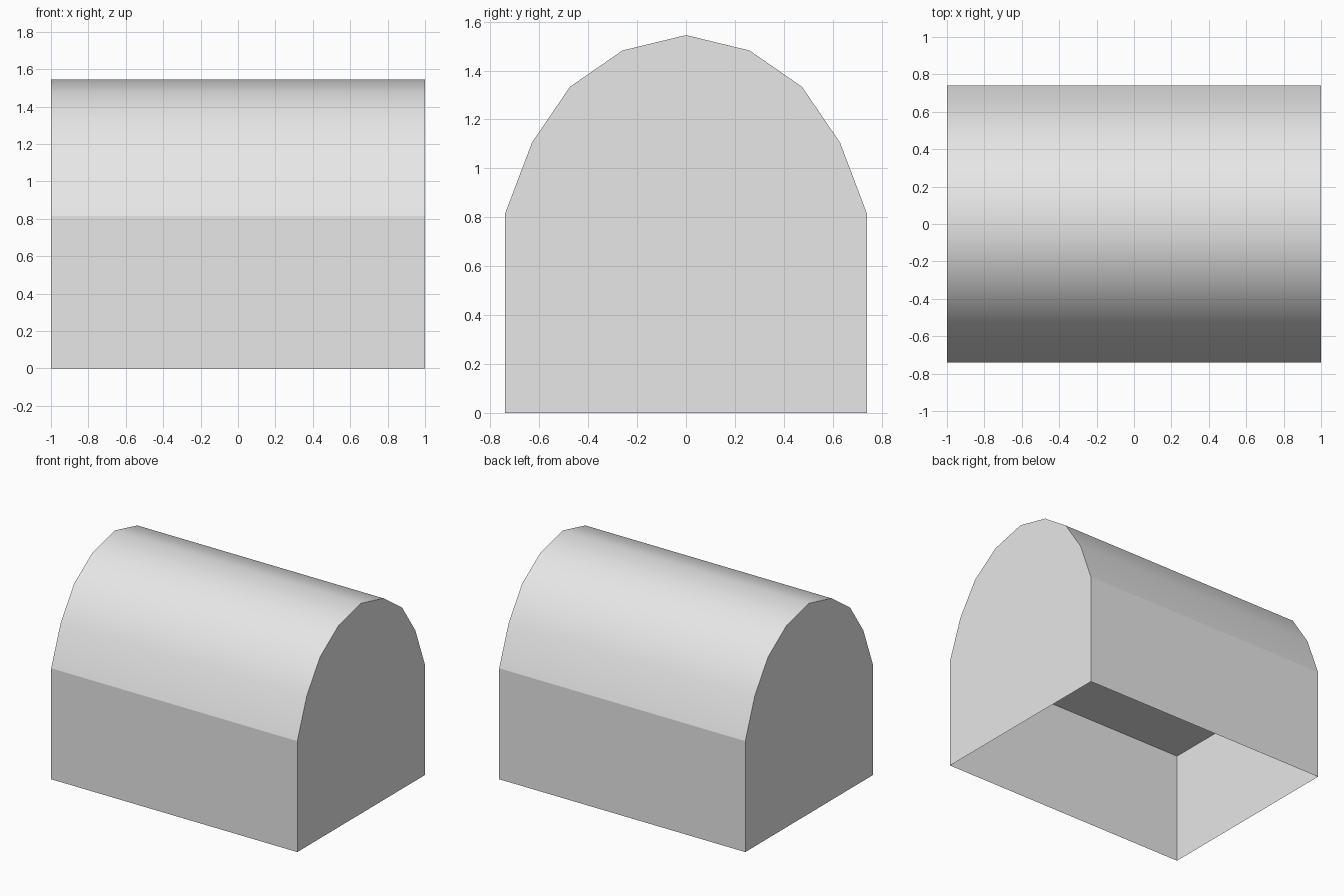
import bpy
import bmesh
import math

default = bpy.data.objects.get("Cube")
if default:
    bpy.data.objects.remove(default, do_unlink=True)

HALF_X, HALF_Y, SEAM_Z = 1.0, 0.74, 0.815

grey = bpy.data.materials.new("plain grey")
grey.use_nodes = True
colour = (0.8, 0.8, 0.8, 1.0)
grey.diffuse_color = colour
grey.node_tree.nodes["Principled BSDF"].inputs["Base Color"].default_value = colour


def add_object(name, bm):
    bmesh.ops.recalc_face_normals(bm, faces=bm.faces)
    mesh = bpy.data.meshes.new(name)
    bm.to_mesh(mesh)
    bm.free()
    mesh.materials.append(grey)
    obj = bpy.data.objects.new(name, mesh)
    bpy.context.collection.objects.link(obj)
    return obj


# Lower box: four thin walls, open at the bottom and under the lid
bm = bmesh.new()
corners = [(-HALF_X, -HALF_Y), (HALF_X, -HALF_Y), (HALF_X, HALF_Y), (-HALF_X, HALF_Y)]
low = [bm.verts.new((x, y, 0)) for x, y in corners]
high = [bm.verts.new((x, y, SEAM_Z)) for x, y in corners]
for i in range(4):
    j = (i + 1) % 4
    bm.faces.new((low[i], low[j], high[j], high[i]))
box = add_object("box_walls", bm)
# Open shell: make sure the walls face outward
for face in box.data.polygons:
    if face.normal.dot(face.center - face.center.project((0, 0, 1))) < 0:
        face.flip()

# Arched lid: half profile mirrored in y, then extruded along x
half = [(HALF_Y, SEAM_Z), (0.63, 1.105), (0.475, 1.333), (0.26, 1.482)]
profile = [(-y, z) for y, z in half] + [(0, 1.545)] + half[::-1]
bm = bmesh.new()
end = bm.faces.new([bm.verts.new((-HALF_X, y, z)) for y, z in profile])
swept = bmesh.ops.extrude_face_region(bm, geom=[end], use_keep_orig=True)
moved = [v for v in swept["geom"] if isinstance(v, bmesh.types.BMVert)]
bmesh.ops.translate(bm, verts=moved, vec=(2 * HALF_X, 0, 0))
lid = add_object("arched_lid", bm)

# Smooth the arch, keep the ends and underside sharp
bpy.ops.object.select_all(action="DESELECT")
lid.select_set(True)
bpy.context.view_layer.objects.active = lid
bpy.ops.object.shade_smooth_by_angle(angle=math.radians(40))
